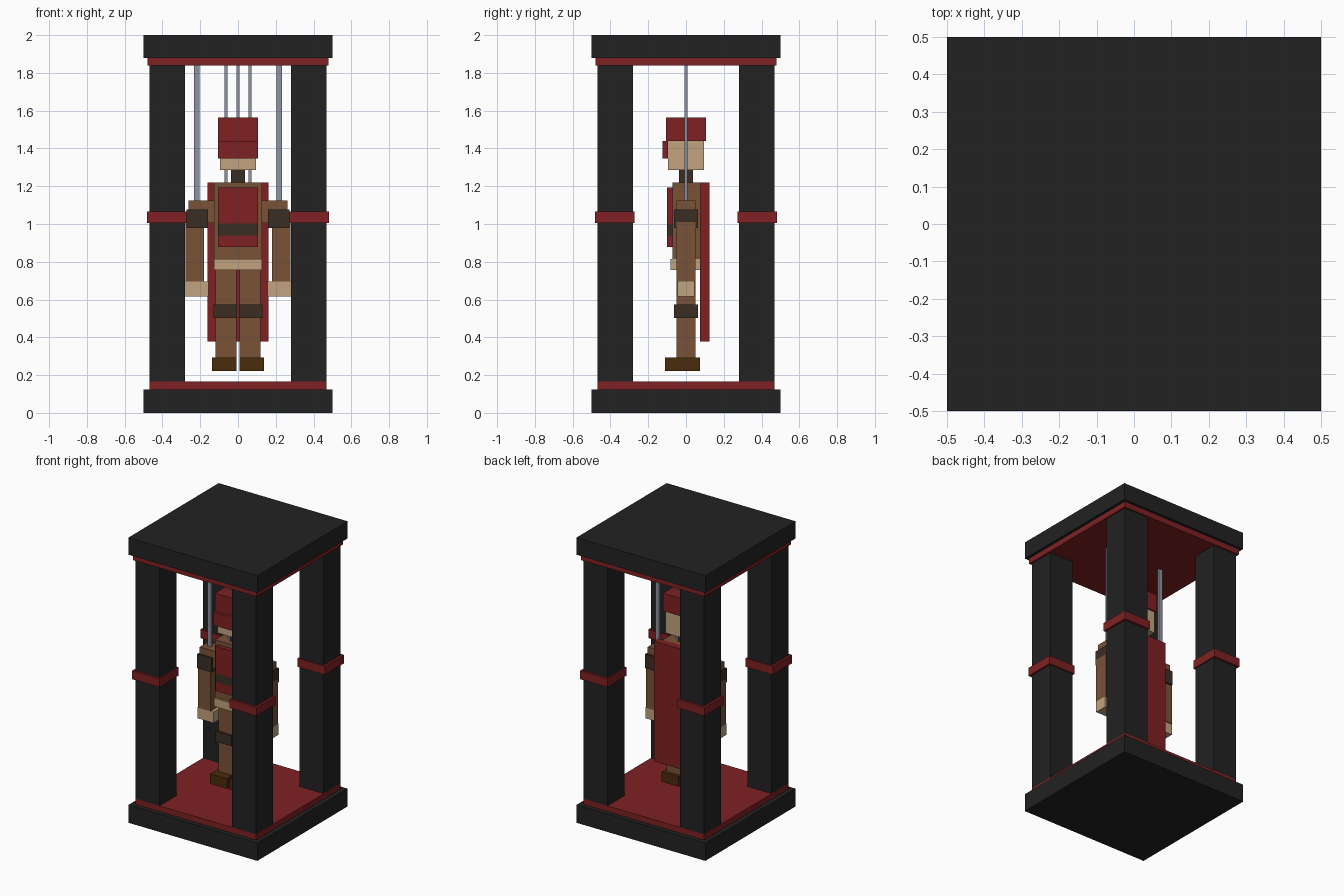
import bpy
import bmesh

cube = bpy.data.objects.get("Cube")
if cube:
    bpy.data.objects.remove(cube, do_unlink=True)


def linear(c):
    return c / 12.92 if c <= 0.04045 else ((c + 0.055) / 1.055) ** 2.4


def material(name, r, g, b):
    colour = [linear(v / 255) for v in (r, g, b)] + [1.0]
    mat = bpy.data.materials.new(name)
    mat.use_nodes = True
    mat.diffuse_color = colour
    mat.node_tree.nodes["Principled BSDF"].inputs["Base Color"].default_value = colour
    return mat


BLACK = material("charcoal black", 34, 34, 34)
RED = material("deep red", 127, 33, 35)
BROWN = material("wood brown", 122, 82, 54)
SKIN = material("light skin", 196, 163, 128)
DARK = material("dark leather", 58, 45, 36)
SHOE = material("shoe brown", 74, 44, 12)
GREY = material("string grey", 143, 147, 160)


def box(name, x, y, z, mat):
    """Box from (min, max) ranges along each axis."""
    bm = bmesh.new()
    bmesh.ops.create_cube(bm, size=1)
    for v in bm.verts:
        for i, (lo, hi) in enumerate((x, y, z)):
            v.co[i] = lo if v.co[i] < 0 else hi
    mesh = bpy.data.meshes.new(name)
    bm.to_mesh(mesh)
    bm.free()
    mesh.materials.append(mat)
    obj = bpy.data.objects.new(name, mesh)
    bpy.context.collection.objects.link(obj)
    return obj


def sym(h):
    return (-h, h)


def side(s, lo, hi):
    """Range on the left (s = 1) or right (s = -1)."""
    return (lo, hi) if s > 0 else (-hi, -lo)


# Cabinet slabs and their red trim plates
box("base_slab", sym(.5), sym(.5), (0, .125), BLACK)
box("floor_plate", sym(.468), sym(.468), (.125, .165), RED)
box("ceiling_plate", sym(.48), sym(.48), (1.84, 1.88), RED)
box("roof_slab", sym(.5), sym(.5), (1.88, 2), BLACK)

# Corner pillars with red bands
for sx, xn in ((1, "left"), (-1, "right")):
    for sy, yn in ((-1, "front"), (1, "back")):
        box(f"{yn}_{xn}_pillar", side(sx, .281, .468), side(sy, .281, .468), (.165, 1.84), BLACK)
        box(f"{yn}_{xn}_pillar_band", side(sx, .272, .483), side(sy, .272, .483), (1.005, 1.065), RED)

# Head, hat and neck
box("head", sym(.094), sym(.094), (1.285, 1.44), SKIN)
box("hat", sym(.105), sym(.105), (1.44, 1.565), RED)
box("hat_flap", sym(.105), (-.125, -.094), (1.348, 1.44), RED)
box("neck", sym(.036), sym(.036), (1.22, 1.285), DARK)

# Body, tabard with belt, hips and cape
box("torso", sym(.127), (-.072, .075), (.815, 1.22), BROWN)
box("tabard_top", sym(.105), (-.1, -.072), (1.002, 1.192), RED)
box("belt", sym(.105), (-.1, -.072), (.94, 1.002), DARK)
box("tabard_skirt", sym(.105), (-.1, -.072), (.878, .94), RED)
box("hips", sym(.127), (-.083, .075), (.757, .815), SKIN)
box("cape", sym(.162), (.075, .124), (.378, 1.22), RED)

# Limbs
for s, n in ((1, "left"), (-1, "right")):
    box(f"{n}_shoulder", side(s, .127, .262), sym(.05), (1.005, 1.125), BROWN)
    box(f"{n}_elbow_guard", side(s, .16, .273), sym(.063), (.978, 1.077), DARK)
    box(f"{n}_forearm", side(s, .18, .277), sym(.05), (.695, 1.01), BROWN)
    box(f"{n}_hand", side(s, .157, .281), sym(.045), (.617, .695), SKIN)
    box(f"{n}_leg", side(s, .007, .118), sym(.05), (.292, .757), BROWN)
    box(f"{n}_knee_guard", side(s, .005, .129), sym(.063), (.502, .575), DARK)
    box(f"{n}_shoe", side(s, .007, .137), (-.112, .074), (.222, .292), SHOE)
    # Strings above the arm and the body
    box(f"{n}_arm_string", side(s, .204, .232), sym(.008), (1.125, 1.84), GREY)
    box(f"{n}_body_string", side(s, .056, .072), sym(.008), (1.22, 1.84), GREY)

box("head_string", sym(.008), sym(.008), (1.565, 1.84), GREY)
